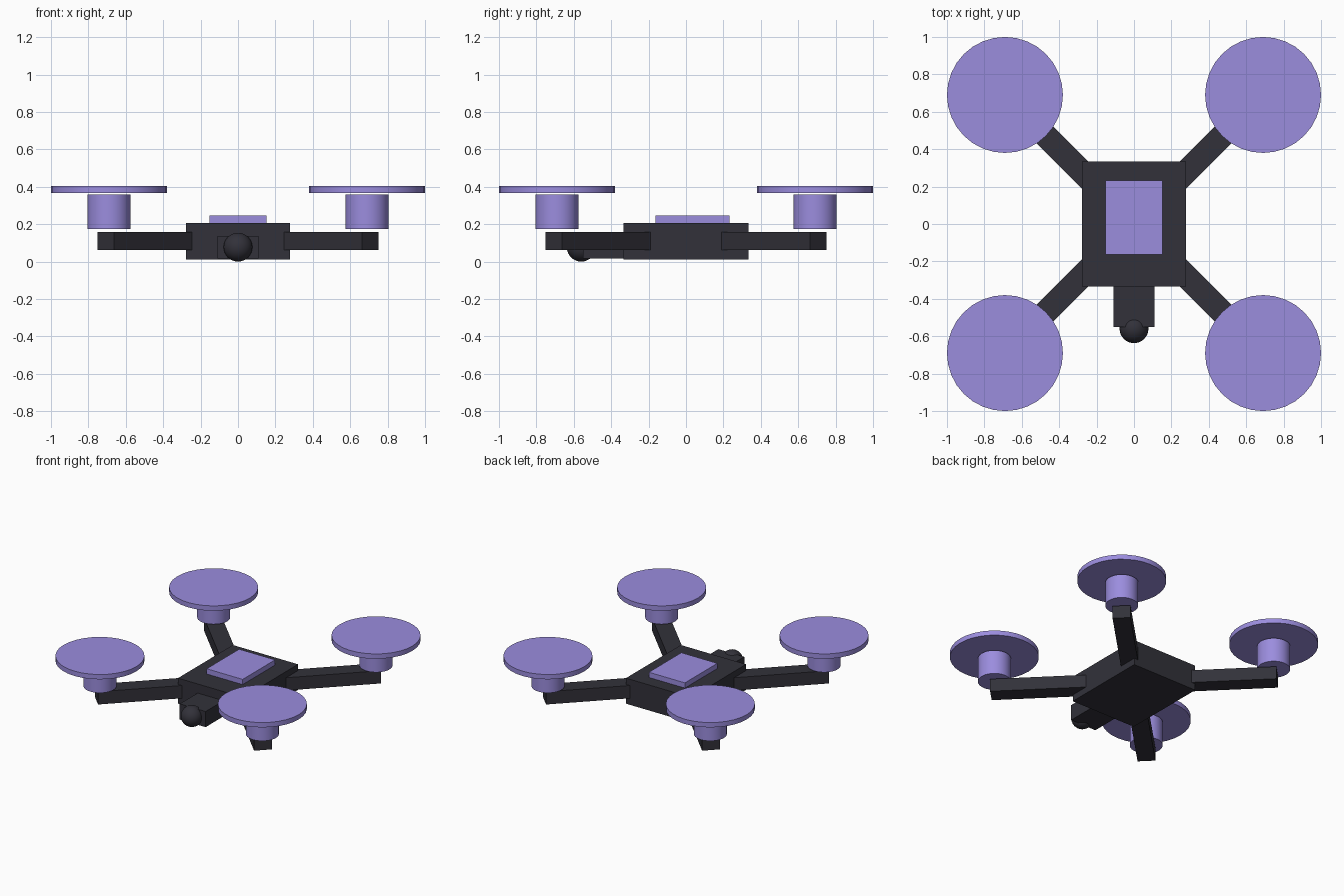
import bpy
from math import radians, atan2
from mathutils import Vector

cube = bpy.data.objects.get("Cube")
if cube:
    bpy.data.objects.remove(cube, do_unlink=True)


def material(name, rgb):
    mat = bpy.data.materials.new(name)
    mat.use_nodes = True
    mat.diffuse_color = (*rgb, 1)
    mat.node_tree.nodes["Principled BSDF"].inputs["Base Color"].default_value = (*rgb, 1)
    return mat


charcoal = material("charcoal", (0.032, 0.031, 0.042))
lavender = material("lavender", (0.328, 0.266, 0.730))


def finish(name, mat, smooth=False):
    obj = bpy.context.object
    obj.name = name
    obj.data.materials.append(mat)
    if smooth:
        bpy.ops.object.shade_smooth_by_angle(angle=radians(30))
    return obj


def box(name, mat, centre, size, turn=0):
    bpy.ops.mesh.primitive_cube_add(size=1, location=centre, rotation=(0, 0, turn))
    bpy.context.object.scale = size
    return finish(name, mat)


def cylinder(name, mat, x, y, bottom, top, radius):
    bpy.ops.mesh.primitive_cylinder_add(
        vertices=32, radius=radius, depth=top - bottom, location=(x, y, (bottom + top) / 2))
    return finish(name, mat, smooth=True)


# Central hull and top cover plate
box("body", charcoal, (0, 0, 0.109), (0.554, 0.666, 0.196))
box("top_plate", lavender, (0, 0.035, 0.222), (0.306, 0.394, 0.05))

# Nose camera
box("camera_mount", charcoal, (0, -0.44, 0.077), (0.22, 0.22, 0.12))
bpy.ops.mesh.primitive_uv_sphere_add(segments=32, ring_count=16, radius=0.077,
                                     location=(0, -0.56, 0.077))
finish("camera_lens", charcoal, smooth=True)

# Four diagonal arms, each with a motor and a rotor disc
for end, sy in (("front", -1), ("back", 1)):
    for side, sx in (("left", 1), ("right", -1)):
        label = f"{end}_{side}"
        middle = Vector((sx, sy, 0)).normalized() * 0.625
        box(f"{label}_arm", charcoal, (middle.x, middle.y, 0.11),
            (0.75, 0.125, 0.098), atan2(sy, sx))
        cylinder(f"{label}_motor", lavender, sx * 0.69, sy * 0.69, 0.173, 0.358, 0.115)
        cylinder(f"{label}_rotor", lavender, sx * 0.69, sy * 0.69, 0.368, 0.405, 0.31)
